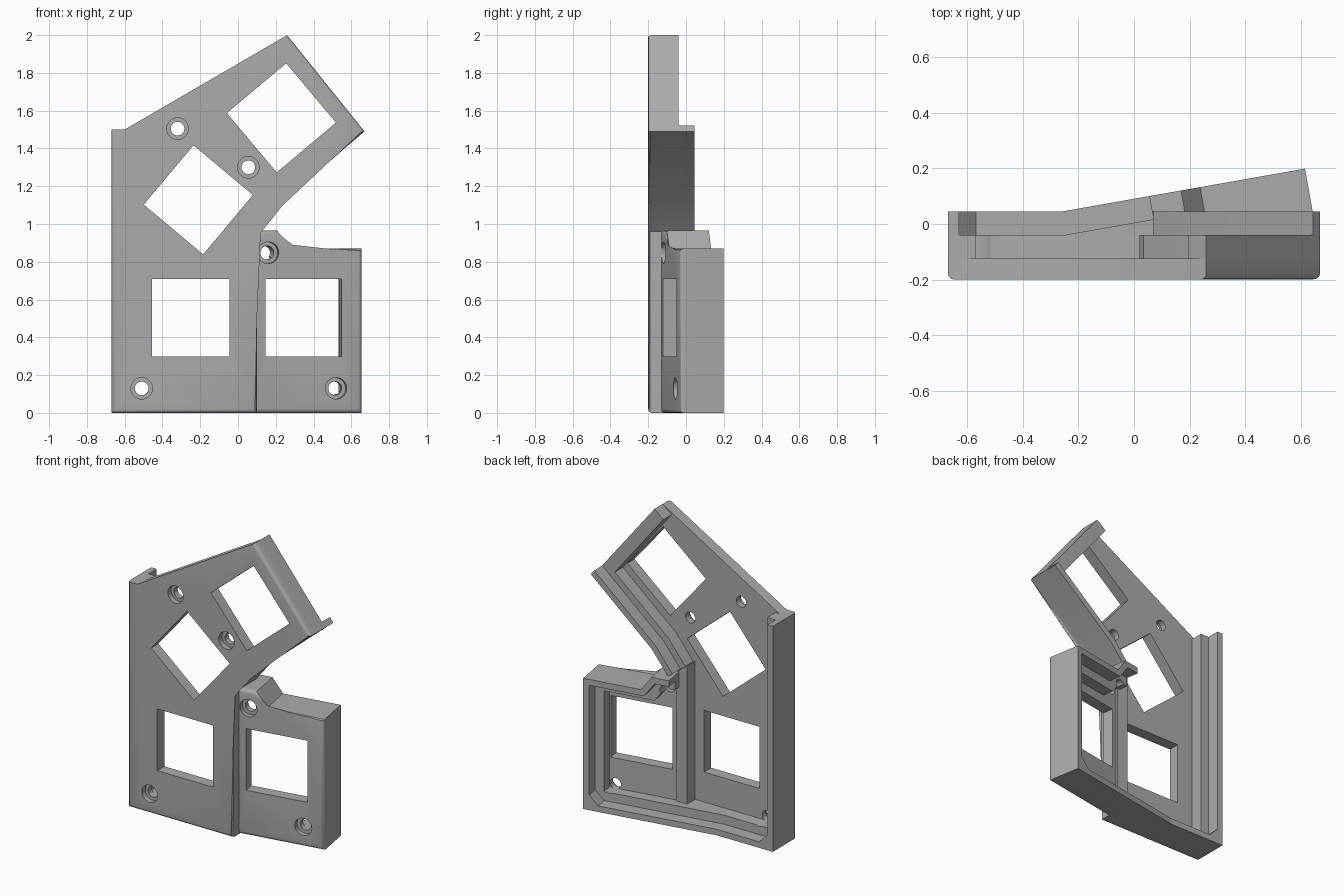
import bpy, bmesh, math
from mathutils import Matrix, Vector

if "Cube" in bpy.data.objects:
    bpy.data.objects.remove(bpy.data.objects["Cube"], do_unlink=True)

grey = bpy.data.materials.new("warm_grey_plastic")
grey.use_nodes = True
colour = (0.41, 0.41, 0.41, 1)
grey.diffuse_color = colour
grey.node_tree.nodes["Principled BSDF"].inputs["Base Color"].default_value = colour

FLAT = Matrix.Identity(4)
TILT = Matrix.Translation((-0.26, 0.045, 0)) @ Matrix.Rotation(math.radians(10), 4, "Z")


def prism(name, pts, y0, y1, frame=FLAT, rounded=()):
    """Extrude an (x, z) outline along y, rounding chosen front edges."""
    bm = bmesh.new()
    front = [bm.verts.new((x, y0, z)) for x, z in pts]
    back = [bm.verts.new((x, y1, z)) for x, z in pts]
    n = len(pts)
    bm.faces.new(front)
    bm.faces.new(back[::-1])
    for i in range(n):
        j = (i + 1) % n
        bm.faces.new((front[j], front[i], back[i], back[j]))
    edges = [bm.edges.get((front[i], front[(i + 1) % n])) for i in rounded]
    if edges:
        bmesh.ops.bevel(bm, geom=edges, offset=0.02, segments=3, profile=0.5, affect="EDGES")
    bmesh.ops.recalc_face_normals(bm, faces=bm.faces)
    bm.transform(frame)
    mesh = bpy.data.meshes.new(name)
    bm.to_mesh(mesh)
    bm.free()
    mesh.materials.append(grey)
    obj = bpy.data.objects.new(name, mesh)
    bpy.context.collection.objects.link(obj)
    return obj


def band(path, t):
    """Outline of a strip of width t on the left side of an open path."""
    p = [Vector(q) for q in path]
    normals = []
    for a, b in zip(p, p[1:]):
        d = (b - a).normalized()
        normals.append(Vector((-d.y, d.x)))
    inner = []
    for i, q in enumerate(p):
        m = normals[max(i - 1, 0)]
        k = normals[min(i, len(normals) - 1)]
        inner.append(q + (m + k) * t / (1 + m.dot(k)))
    return [tuple(q) for q in p + inner[::-1]]


def square(cx, cz, angle):
    a = math.radians(angle + 45)
    r = 0.205 * math.sqrt(2)
    return [(cx + r * math.cos(a + i * math.pi / 2), cz + r * math.sin(a + i * math.pi / 2))
            for i in range(4)]


def circle(cx, cz, r):
    return [(cx + r * math.cos(i * math.pi / 16), cz + r * math.sin(i * math.pi / 16))
            for i in range(32)]


def cut(targets, pts, y0, y1, frame):
    cutter = prism("cutter", pts, y0, y1, frame)
    cutter.hide_render = True
    for obj in targets:
        mod = obj.modifiers.new("opening", "BOOLEAN")
        mod.operation = "DIFFERENCE"
        mod.solver = "EXACT"
        mod.object = cutter
        bpy.context.view_layer.objects.active = obj
        bpy.ops.object.modifier_apply(modifier=mod.name)
    bpy.data.objects.remove(cutter, do_unlink=True)


# Main flat section: plate, stepped walls and centre rib
main_plate = prism("main_plate", [(-0.67, 0), (0.1, 0), (0.1, 0.96), (0.22, 1.11), (0.67, 1.49),
                                  (0.26, 2), (-0.6, 1.5), (-0.67, 1.5)],
                   -0.2, -0.125, rounded=(0, 1, 2, 3, 4, 7))
left_path = [(-0.67, 1.5), (-0.67, 0), (0.1, 0)]
side_path = [(0.1, 0.96), (0.22, 1.11), (0.67, 1.49)]
left_ledge = prism("left_ledge", band(left_path, 0.1), -0.16, -0.04)
left_lip = prism("left_lip", band(left_path, 0.04), -0.16, 0.045)
prism("left_lip_corner", [(-0.67, 0), (-0.57, 0), (-0.57, 0.04), (-0.63, 0.1), (-0.67, 0.1)],
      -0.1, 0.045)
prism("side_ledge", band(side_path + [(0.26, 2)], 0.085), -0.16, -0.04)
prism("side_lip", band(side_path, 0.04), -0.16, 0.045)
prism("centre_rib", [(0.02, 0), (0.1, 0), (0.1, 0.96), (0.02, 1.02)], -0.16, -0.04)

# Tilted section, drawn in its own frame with its back at y = 0
tilt_plate = prism("tilted_plate", [(0.32, 0), (0.89, 0), (0.89, 0.87), (0.506, 0.87),
                                    (0.436, 0.965), (0.32, 0.965)],
                   -0.235, -0.16, TILT, rounded=range(5))
tilt_path = [(0, 0), (0.89, 0), (0.89, 0.87), (0.506, 0.87), (0.436, 0.965), (0.32, 0.965)]
tilt_ledge = prism("tilted_ledge", band(tilt_path, 0.1), -0.2, -0.085, TILT)
tilt_lip = prism("tilted_lip", band(tilt_path, 0.04), -0.2, 0, TILT)
prism("tilted_lip_corner", [(0.79, 0), (0.89, 0), (0.89, 0.1), (0.85, 0.1), (0.79, 0.04)],
      -0.1, 0, TILT)

# Square openings
for x, z, angle in ((0.23, 1.562, 40), (-0.21, 1.128, 50), (-0.25, 0.504, 0)):
    cut([main_plate], square(x, z, angle), -0.3, 0.1, FLAT)
cut([tilt_plate], square(0.575, 0.504, 0), -0.3, 0, TILT)

# Counterbored screw holes
main_parts = [main_plate, left_ledge]
tilt_parts = [tilt_plate, tilt_ledge]
for x, z, parts, frame, face in ((-0.32, 1.505, main_parts, FLAT, -0.2),
                                 (0.055, 1.3, main_parts, FLAT, -0.2),
                                 (-0.51, 0.13, main_parts, FLAT, -0.2),
                                 (0.385, 0.848, tilt_parts, TILT, -0.235),
                                 (0.75, 0.13, tilt_parts, TILT, -0.235)):
    cut(parts, circle(x, z, 0.057), face - 0.1, face + 0.035, frame)
    cut(parts, circle(x, z, 0.036), face - 0.1, face + 0.3, frame)

# Smooth the rounded edges and hole walls
bpy.ops.object.select_all(action="DESELECT")
for obj in bpy.context.collection.objects:
    if obj.type == "MESH" and obj.data.materials and obj.data.materials[0] == grey:
        obj.select_set(True)
        bpy.context.view_layer.objects.active = obj
bpy.ops.object.shade_smooth_by_angle(angle=math.radians(32))
